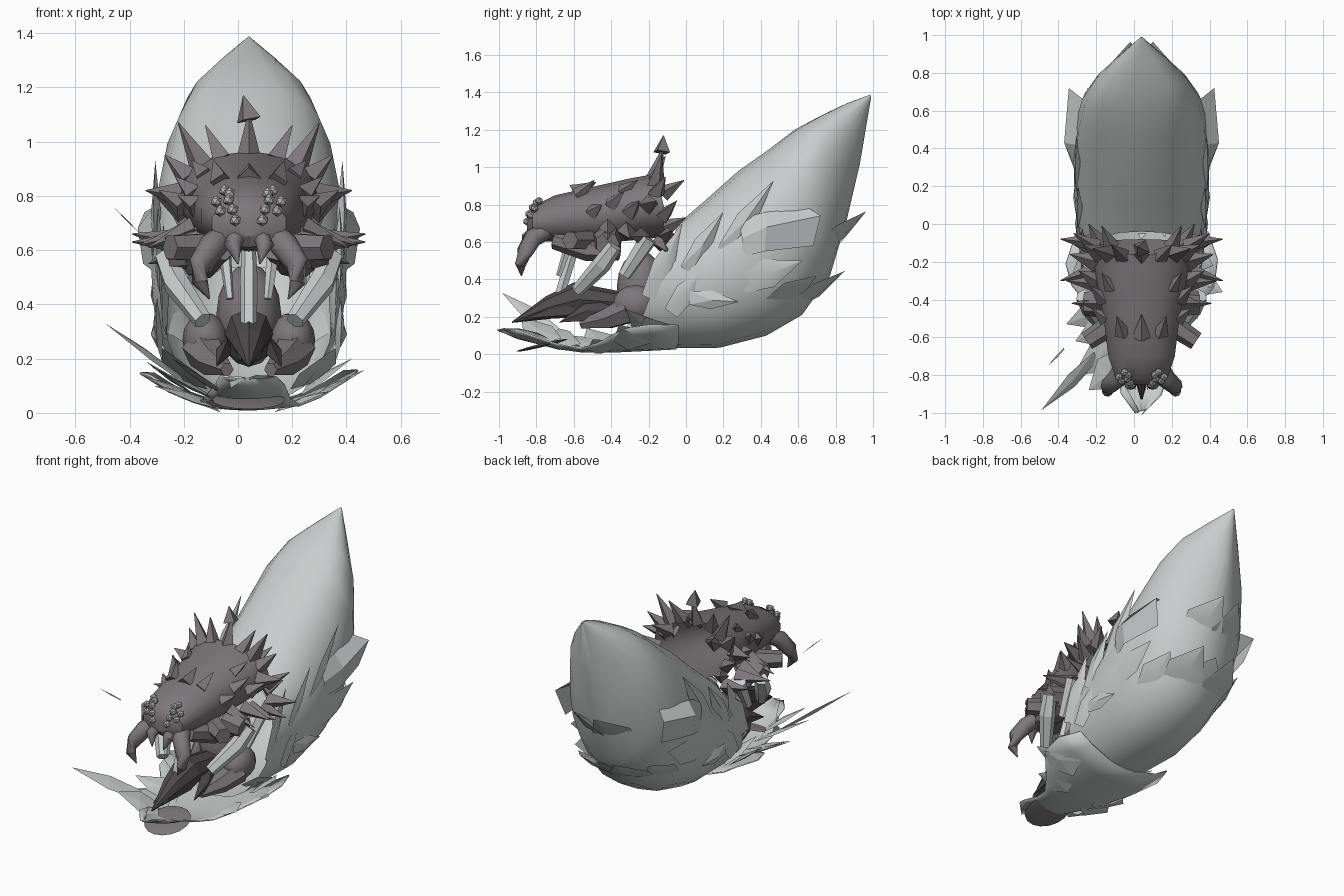
import bpy, bmesh, math, random
from mathutils import Vector

if "Cube" in bpy.data.objects:
    bpy.data.objects.remove(bpy.data.objects["Cube"])

random.seed(4)
CX = 0.04


def mat(name, rgb):
    m = bpy.data.materials.new(name)
    m.diffuse_color = (*rgb, 1)
    m.use_nodes = True
    m.node_tree.nodes["Principled BSDF"].inputs["Base Color"].default_value = m.diffuse_color
    return m


SHELL = mat("pale grey shell", (0.59, 0.61, 0.61))
HIDE = mat("purple grey hide", (0.205, 0.187, 0.197))
BEAK = mat("dark beak", (0.078, 0.07, 0.075))
EYE = mat("grey eye", (0.48, 0.47, 0.47))


def finish(name, bm, m, angle=35):
    bmesh.ops.recalc_face_normals(bm, faces=bm.faces)
    me = bpy.data.meshes.new(name)
    bm.to_mesh(me)
    bm.free()
    me.materials.append(m)
    ob = bpy.data.objects.new(name, me)
    bpy.context.collection.objects.link(ob)
    bpy.ops.object.select_all(action='DESELECT')
    bpy.context.view_layer.objects.active = ob
    ob.select_set(True)
    if angle:
        bpy.ops.object.shade_smooth_by_angle(angle=math.radians(angle))
    return ob


def skin(bm, rings, cap_start=True, cap_end=True, closed=True):
    rows = [[bm.verts.new(p) for p in r] for r in rings]
    n = len(rows[0])
    for a, b in zip(rows, rows[1:]):
        for i in range(n if closed else n - 1):
            j = (i + 1) % n
            bm.faces.new((a[i], a[j], b[j], b[i]))
    if cap_start:
        bm.faces.new(rows[0])
    if cap_end:
        bm.faces.new(rows[-1])


def loft(bm, sections, n, **caps):
    # section: top (y, z), bottom (y, z), half width, squareness, skew toward the top
    rings = []
    for (ty, tz), (by, bz), w, p, k in sections:
        ring = []
        for i in range(n):
            a = math.tau * i / n
            s, c = math.sin(a), math.cos(a)
            s = math.copysign(abs(s) ** p, s)
            t = ((1 - c) / 2) ** k
            ring.append(Vector((CX + w * s, ty + (by - ty) * t, tz + (bz - tz) * t)))
        rings.append(ring)
    skin(bm, rings, **caps)


def tube(bm, pts, radii, n=6):
    # tapered tube through a list of points
    pts = [Vector(p) for p in pts]
    rings = []
    for i, p in enumerate(pts):
        d = pts[min(i + 1, len(pts) - 1)] - pts[max(i - 1, 0)]
        q = d.to_track_quat('Z', 'Y')
        rings.append([p + q @ Vector((math.cos(math.tau * k / n), math.sin(math.tau * k / n), 0)) * radii[i]
                      for k in range(n)])
    skin(bm, rings)


def leaf(bm, base, tip, out, width, thick=0.025):
    # pointed scale lying between base and tip, bulging along out
    base, tip, out = Vector(base), Vector(tip), Vector(out).normalized()
    side = (tip - base).cross(out).normalized()
    mid = base.lerp(tip, 0.45)
    v = [bm.verts.new(p) for p in (base + side * width * .35, base - side * width * .35,
                                   mid + side * width * .5, mid - side * width * .5, tip,
                                   mid + out * thick, mid - out * thick)]
    for ring in ((5, 0, 1), (5, 1, 3), (5, 3, 4), (5, 4, 2), (5, 2, 0)):
        bm.faces.new([v[k] for k in ring])
        bm.faces.new([v[6 if k == 5 else k] for k in reversed(ring)])


def both(f):
    for s in (-1, 1):
        f(s)


# Large pointed rear shell, broad near its upper face
bm = bmesh.new()
loft(bm, [((-0.04, .70), (-.30, .03), .31, .85, 1), ((.1, .82), (.18, .035), .355, .85, 1),
          ((.28, .98), (.43, .10), .36, .85, 1), ((.45, 1.10), (.62, .21), .35, .9, 1.1),
          ((.58, 1.2), (.77, .42), .315, .95, 1.25), ((.72, 1.275), (.86, .72), .24, 1.1, 1.5),
          ((.86, 1.342), (.93, 1.02), .12, 1.2, 1.5), ((.985, 1.388), (.99, 1.375), .006, 1, 1)],
     20, cap_start=False)
finish("rear_shell", bm, SHELL, 35)

# Overlapping scales on the shell
bm = bmesh.new()


def shell_scales(s):
    for x, base, tip, w in ((.33, (.0, .45), (.20, .76), .10), (.34, (.2, .55), (.47, .93), .11),
                            (.34, (.3, .38), (.62, .5), .16), (.33, (-.08, .22), (.1, .47), .12),
                            (.34, (.02, .30), (.28, .28), .10), (.31, (-.2, .3), (-.02, .7), .12),
                            (.28, (.5, .6), (.72, .79), .14)):
        leaf(bm, (CX + s * x, *base), (CX + s * (x + .005), *tip), (s, .15, -.1), w, .02)
    # blunt side flaps, then scales on the rear
    skin(bm, [[(CX + s * x, y, z) for x, y, z in row] for row in (
        ((.345, .28, .72), (.36, .30, .62), (.35, .30, .52)),
        ((.35, .42, .76), (.41, .43, .68), (.39, .42, .55)),
        ((.31, .66, .78), (.385, .72, .74), (.34, .68, .58)))], False, False, closed=False)
    leaf(bm, (CX + s * .10, .70, .55), (CX + s * .06, .965, .765), (s * .4, 1, -.8), .26, .025)
    leaf(bm, (CX + s * .13, .57, .26), (CX + s * .12, .85, .445), (s * .4, 1, -1), .26, .025)
    leaf(bm, (CX + s * .24, .45, .26), (CX + s * .26, .70, .42), (s, .8, -1), .2, .02)


both(shell_scales)
leaf(bm, (CX, .60, .26), (CX, .82, .42), (0, 1, -.6), .3)
leaf(bm, (CX, .65, 1.08), (CX, .78, 1.26), (0, -.6, 1), .06, .05)
finish("shell_scales", bm, SHELL, 20)

# Shallow base lip with a tongue that curls up at the front
bm = bmesh.new()
rows = []
for y, w, rise, z in ((-.05, .34, .12, .03), (-.2, .39, .13, .022), (-.34, .38, .12, .015),
                      (-.46, .27, .05, .012), (-.56, .20, .02, .014), (-.68, .16, .025, .03),
                      (-.82, .14, .04, .065), (-.90, .11, .05, .085), (-.99, .02, .01, .125)):
    row = []
    for i in range(9):
        u = i / 4 - 1
        j = random.uniform(-.02, .02) * abs(u)
        row.append((CX + u * w + j, y + j, z + rise * u * u + j * .4))
    rows.append(row)
skin(bm, rows, False, False, closed=False)
lip = finish("base_lip", bm, SHELL, 30)
mod = lip.modifiers.new("thickness", 'SOLIDIFY')
mod.thickness = .008
mod.offset = 0

# Dark flat pad under the tongue
bm = bmesh.new()
bmesh.ops.create_uvsphere(bm, u_segments=16, v_segments=6, radius=1)
for v in bm.verts:
    x, y, z = v.co
    v.co = Vector((CX + x * .135, -.77 + y * .14, .048 + y * .034 + z * .01))
finish("base_pad", bm, HIDE)

# Torn scales, a long strand and a loose sliver around the lip
bm = bmesh.new()
for s, x, y, z, tx, ty, tz in ((-1, .12, -.42, .02, .40, -.53, .14), (-1, .12, -.52, .03, .35, -.62, .10),
                               (-1, .10, -.62, .04, .36, -.80, .17), (-1, .1, -.72, .07, .28, -.88, .2),
                               (1, .2, -.25, .04, .43, -.36, .16), (1, .2, -.15, .08, .38, -.22, .2),
                               (-1, .22, -.2, .08, .38, -.3, .19), (1, .12, -.4, .02, .30, -.5, .08),
                               (1, .2, -.15, .1, .32, -.32, .24), (-1, .2, -.15, .1, .32, -.32, .24)):
    leaf(bm, (CX + s * x, y, z), (CX + s * tx, ty, tz), (0, -.3, 1), .19, .012)
leaf(bm, (-.2, -.70, .12), (-.49, -.985, .33), (.3, -.6, 1), .09, .012)
leaf(bm, (-.37, -.66, .67), (-.455, -.75, .755), (0, -.5, 1), .012, .004)
finish("torn_scales", bm, SHELL, 0)

# Hollow head carapace with a blunt face
bm = bmesh.new()
loft(bm, [((-.85, .74), (-.85, .65), .06, 1, 1), ((-.82, .79), (-.82, .61), .14, 1, 1),
          ((-.70, .85), (-.70, .60), .18, .9, 1), ((-.5, .895), (-.5, .59), .205, .9, 1),
          ((-.3, .94), (-.28, .61), .245, .9, 1), ((-.16, .965), (-.08, .63), .27, .95, 1)],
     14, cap_end=False)
finish("head", bm, HIDE, 35)

# Broad spikes on the crown, collar, brow and cheeks
bm = bmesh.new()


def spike(base, tip, r):
    tube(bm, (base, tip), (r, .002), 4)


def head_spikes(s):
    for x, y, z, dx, dy, dz, r in (
            (.10, -.17, .93, .06, .06, .13, .045), (.17, -.16, .90, .09, .03, .17, .05),
            (.22, -.16, .86, .09, .05, .09, .05), (.24, -.2, .80, .14, .04, .02, .055),
            (.24, -.12, .74, .12, .07, .08, .045), (.16, -.12, .86, .05, .11, .07, .045),
            (.22, -.1, .68, .06, .10, .05, .045), (.24, -.3, .76, .09, .05, .06, .05),
            (.2, -.4, .80, .07, .07, .07, .045), (.19, -.5, .76, .07, .05, .04, .045),
            (.22, -.32, .66, .18, .02, -.04, .05), (.23, -.24, .63, .20, -.06, .0, .05),
            (.25, -.1, .63, .18, .02, .03, .05), (.2, -.42, .68, .17, .0, -.07, .045),
            (.23, -.14, .60, .14, .04, -.05, .05), (.10, -.58, .85, .03, .09, .08, .045),
            (.16, -.34, .87, .05, .08, .06, .04)):
        spike((CX + s * x, y, z), (CX + s * (x + dx), y + dy, z + dz), r)


both(head_spikes)
spike((CX, -.17, .94), (CX, -.12, 1.11), .045)
spike((CX, -.13, 1.08), (CX - .02, -.12, 1.17), .05)
spike((CX, -.6, .86), (CX, -.48, .92), .05)
finish("head_spikes", bm, HIDE, 0)

# Cluster of faceted eyes
bm = bmesh.new()


def eyes(s):
    for x, y, z in ((.05, -.85, .71), (.06, -.84, .75), (.105, -.83, .745), (.075, -.82, .785),
                    (.12, -.81, .78), (.09, -.785, .82), (.07, -.80, .81)):
        ball = bmesh.ops.create_icosphere(bm, subdivisions=1, radius=.022)
        bmesh.ops.translate(bm, verts=ball['verts'], vec=(CX + s * x, y, z))


both(eyes)
finish("eyes", bm, EYE, 0)

# Hooked fangs, and jaw joints along the lower cheeks
bm = bmesh.new()


def fangs(s):
    tube(bm, [(CX + s * x, y, z) for x, y, z in ((.09, -.74, .66), (.13, -.82, .62), (.175, -.86, .55),
                                                 (.18, -.885, .48), (.145, -.88, .42))],
         (.045, .052, .045, .03, .003), 8)
    tube(bm, [(CX + s * x, y, z) for x, y, z in ((.04, -.80, .66), (.06, -.85, .62), (.04, -.87, .55))],
         (.035, .033, .003), 8)


both(fangs)
finish("fangs", bm, HIDE, 50)
bm = bmesh.new()


def joints(s):
    tube(bm, [(CX + s * .14, -.52, .61), (CX + s * .29, -.62, .61)], (.06, .05), 6)
    tube(bm, [(CX + s * .18, -.42, .61), (CX + s * .30, -.42, .59)], (.08, .065), 7)
    tube(bm, [(CX + s * .1, -.70, .61), (CX + s * .16, -.52, .56), (CX + s * .2, -.36, .55)],
         (.05, .065, .05), 7)


both(joints)
finish("jaw_joints", bm, HIDE, 30)

# Pale feeler bars and central tongue bone
bm = bmesh.new()


def bars(s):
    tube(bm, [(CX + s * .31, -.38, .58), (CX + s * .27, -.45, .48), (CX + s * .17, -.58, .34)],
         (.04, .05, .035), 6)
    tube(bm, [(CX + s * .09, -.62, .6), (CX + s * .07, -.68, .42)], (.025, .015), 5)
    tube(bm, [(CX + s * .27, -.2, .62), (CX + s * .24, -.33, .42)], (.05, .035), 6)


both(bars)
tube(bm, [(CX, -.58, .62), (CX, -.62, .5), (CX, -.68, .3)], (.025, .032, .03), 6)
finish("feeler_bars", bm, SHELL, 0)

# Throat with rounded shoulders
bm = bmesh.new()
for x, y, z, rx, ry, rz in ((0, -.24, .36, .12, .13, .19), (-.16, -.27, .27, .085, .12, .1),
                            (.16, -.27, .27, .085, .12, .1)):
    part = bmesh.ops.create_uvsphere(bm, u_segments=12, v_segments=8, radius=1)['verts']
    for v in part:
        v.co = Vector((CX + x + v.co.x * rx, y + v.co.y * ry, z + v.co.z * rz))
for s in (-1, 1):
    tube(bm, [(CX + s * .17, -.30, .24), (CX + s * .13, -.42, .19), (CX + s * .08, -.56, .16)],
         (.08, .06, .025), 6)
finish("throat", bm, HIDE, 40)

# Pointed lower beak with ridged plates
bm = bmesh.new()
loft(bm, [((-.32, .33), (-.34, .22), .08, 1, 1), ((-.6, .385), (-.55, .20), .09, 1, 1),
          ((-.75, .31), (-.72, .19), .06, 1, 1), ((-.93, .175), (-.93, .168), .005, 1, 1)], 8)
for s in (-1, 1):
    leaf(bm, (CX + s * .05, -.45, .3), (CX + s * .03, -.88, .19), (s, 0, .6), .1, .035)
    leaf(bm, (CX + s * .07, -.4, .27), (CX + s * .12, -.68, .17), (s, 0, .3), .1, .03)
finish("lower_beak", bm, BEAK, 0)
